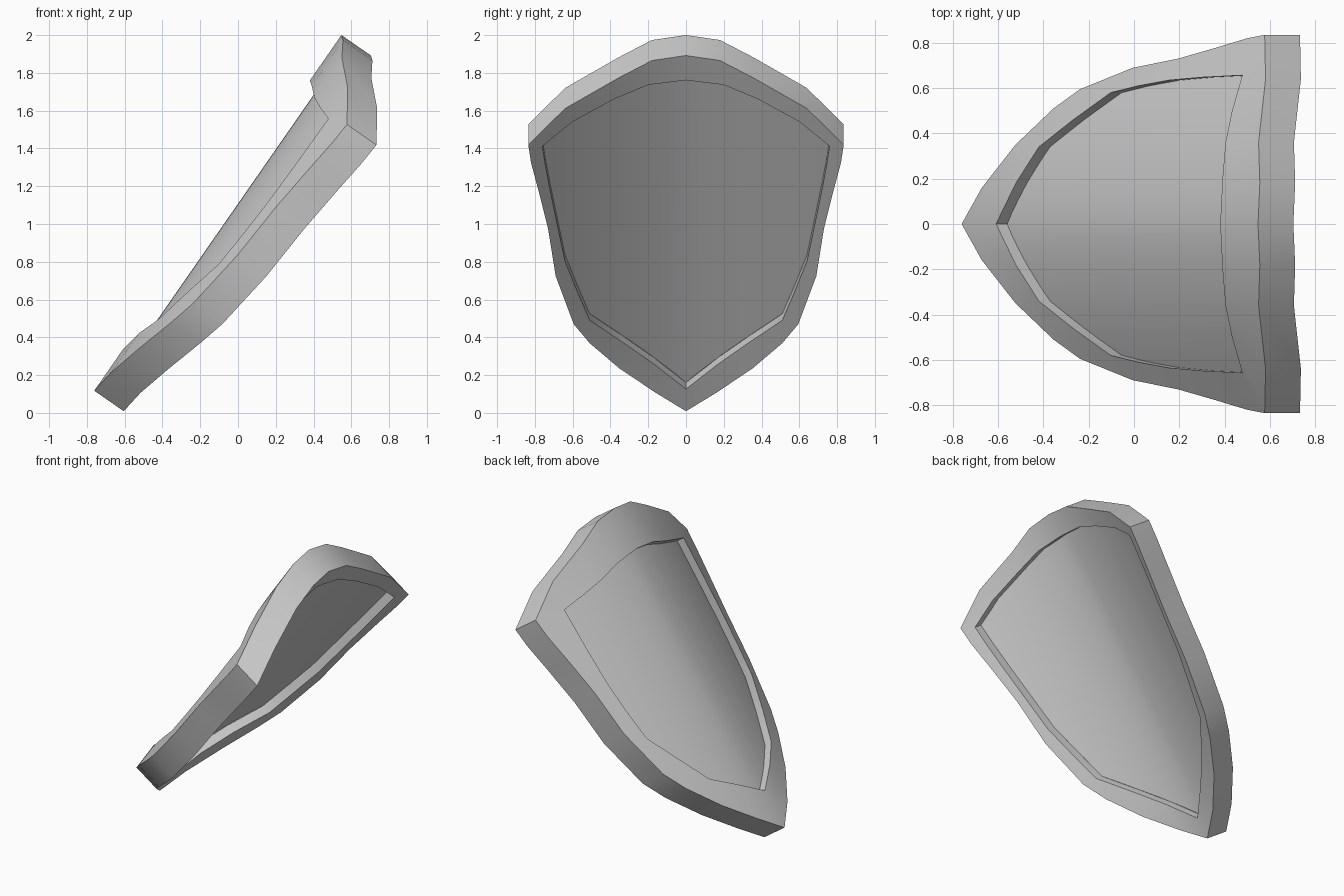
import bpy, math

if "Cube" in bpy.data.objects:
    bpy.data.objects.remove(bpy.data.objects["Cube"])

# Local frame: u runs up the tilted shield, y across it, n along its thickness
T = math.radians(34.8)
S, C = math.sin(T), math.cos(T)
THICK, RECESS = 0.19, 0.06

def place(u, y, off):
    n = 0.692 - 0.4 * abs(y) ** 1.7 + off      # curved cross-section
    return (S * u - C * n, y, C * u + S * n)

# Half outlines (y, u): point to shoulder corner, then shoulder to crown
OUTER = ([(0, -.338), (.16, -.207), (.35, -.018), (.51, .189), (.595, .339), (.69, .681),
          (.73, 1.0), (.78, 1.262), (.82, 1.46), (.835, 1.583)],
         [(.64, 1.744), (.36, 1.858), (.18, 1.938), (0, 1.955)])
INNER_UP = ([(0, -.072), (.18, .05), (.34, .167), (.46, .37), (.58, .587), (.61, .78),
             (.635, 1.0), (.648, 1.25), (.653, 1.42), (.657, 1.552)],
            [(.5, 1.577), (.36, 1.602), (.2, 1.643), (0, 1.663)])
INNER_LOW = ([(0, -.195), (.17, -.02), (.34, .155), (.51, .337), (.575, .54), (.64, .757),
              (.68, 1.0), (.72, 1.25), (.745, 1.42), (.76, 1.545)],
             [(.6, 1.645), (.38, 1.728), (.2, 1.784), (0, 1.796)])

def ring(outline, off):
    half = outline[0] + outline[1]
    full = half + [(-y, u) for y, u in half[-2:0:-1]]
    return [place(u, y, off) for y, u in full]

def interp(chain, y):
    for (y0, u0), (y1, u1) in zip(chain, chain[1:]):
        if y <= y1 + 1e-9:
            return u0 + (u1 - u0) * (y - y0) / (y1 - y0)
    return chain[-1][1]

def make(name, verts, faces, angle):
    me = bpy.data.meshes.new(name)
    me.from_pydata(verts, [], faces)
    me.validate()
    ob = bpy.data.objects.new(name, me)
    bpy.context.collection.objects.link(ob)
    bpy.ops.object.select_all(action='DESELECT')
    ob.select_set(True)
    bpy.context.view_layer.objects.active = ob
    bpy.ops.object.shade_smooth_by_angle(angle=math.radians(angle))

# Raised rim: closed rings swept around the edge section
rings = [ring(INNER_UP, -RECESS), ring(INNER_UP, 0), ring(OUTER, 0),
         ring(OUTER, -THICK), ring(INNER_LOW, -THICK), ring(INNER_LOW, RECESS - THICK)]
N = len(rings[0])
verts = [v for r in rings for v in r]
faces = [(k * N + i, k * N + (i + 1) % N, (k + 1) * N + (i + 1) % N, (k + 1) * N + i)
         for k in range(len(rings) - 1) for i in range(N)]
make("shield_rim", verts, faces, 35)

# Recessed curved panels, upper and lower, built from straight strips
def panel(name, outline, off, flip):
    bottom, top = outline
    top = top[::-1] + [bottom[-1]]
    ymax = bottom[-1][0]
    ys = {y for y, u in bottom + top} | {i * .05 for i in range(20) if i * .05 < ymax}
    ys = sorted(ys | {-y for y in ys})
    vs, fs = [], []
    for y in ys:
        vs += [place(interp(c, abs(y)), y, off) for c in (bottom, top)]
    last = len(ys) - 2
    for i in range(len(ys) - 1):
        f = [2 * i, 2 * i + 1, 2 * i + 3, 2 * i + 2]
        if i == 0:
            f.pop(0)          # strips end in a triangle at the shoulders
        elif i == last:
            f.pop()
        fs.append(f[::-1] if flip else f)
    make(name, vs, fs, 35)

panel("outer_panel", INNER_UP, -RECESS, False)
panel("inner_panel", INNER_LOW, RECESS - THICK, True)
